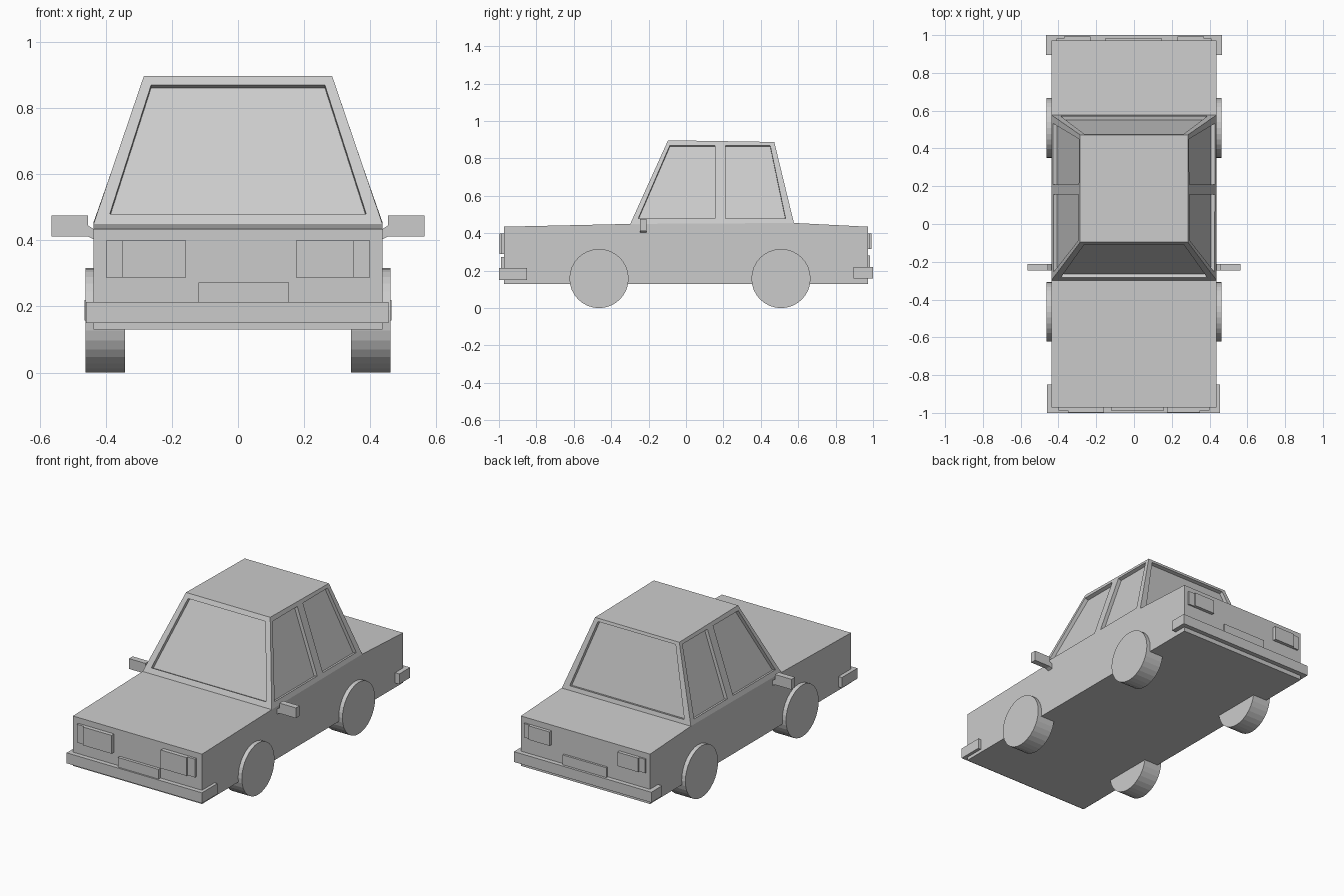
import bpy, bmesh
from math import pi
from mathutils import Vector, Matrix

if "Cube" in bpy.data.objects:
    bpy.data.objects.remove(bpy.data.objects["Cube"])


def finish(bm, name):
    bmesh.ops.recalc_face_normals(bm, faces=bm.faces[:])
    me = bpy.data.meshes.new(name)
    bm.to_mesh(me)
    bm.free()
    ob = bpy.data.objects.new(name, me)
    bpy.context.collection.objects.link(ob)
    return ob


def prism(bm, pts, offset):
    """Closed prism from a polygon and an offset; returns the edge faces."""
    a = [bm.verts.new(p) for p in pts]
    b = [bm.verts.new(Vector(p) + Vector(offset)) for p in pts]
    bm.faces.new(a)
    bm.faces.new(b[::-1])
    n = len(pts)
    return [bm.faces.new((a[i], b[i], b[(i + 1) % n], a[(i + 1) % n])) for i in range(n)]


def box(name, x0, x1, y0, y1, z0, z1):
    bm = bmesh.new()
    prism(bm, [(x0, y0, z0), (x1, y0, z0), (x1, y1, z0), (x0, y1, z0)], (0, 0, z1 - z0))
    return finish(bm, name)


# Body: side profile with the cabin extruded from its middle top face
W, ROOF_W = 0.437, 0.285
profile = [(-0.972, 0.13), (-0.972, 0.435), (-0.298, 0.45),
           (0.577, 0.455), (0.972, 0.435), (0.972, 0.13)]
bm = bmesh.new()
sides = prism(bm, [(-W, y, z) for y, z in profile], (2 * W, 0, 0))
roof = bmesh.ops.extrude_discrete_faces(bm, faces=[sides[2]])["faces"][0]
for v in roof.verts:
    y, z = (-0.096, 0.897) if v.co.y < 0 else (0.472, 0.888)
    v.co = (ROOF_W if v.co.x > 0 else -ROOF_W, y, z)
body = finish(bm, "car_body")


# Window recesses, cut along each sloping cabin wall's normal
def side_x(z):
    return W - (z - 0.453) * (W - ROOF_W) / 0.44


def front_y(z):
    return -0.298 + (z - 0.45) * 0.202 / 0.447


def rear_y(z):
    return 0.577 - (z - 0.455) * 0.105 / 0.433


def window(bm, pts):
    pts = [Vector(p) for p in pts]
    n = (pts[1] - pts[0]).cross(pts[2] - pts[1]).normalized()
    if n.z < 0:
        n = -n
    prism(bm, [p - n * 0.022 for p in pts], n * 0.07)


bm = bmesh.new()
lo, hi = 0.48, 0.87
for fy in (front_y, rear_y):
    window(bm, [(-0.388, fy(lo), lo), (0.388, fy(lo), lo),
                (0.263, fy(hi), hi), (-0.263, fy(hi), hi)])
for s in (-1, 1):
    for y0, y1, y2, y3 in ((-0.255, 0.155, 0.155, -0.086), (0.21, 0.532, 0.45, 0.21)):
        window(bm, [(s * side_x(lo), y0, lo), (s * side_x(lo), y1, lo),
                    (s * side_x(hi), y2, hi), (s * side_x(hi), y3, hi)])
cutter = finish(bm, "window_cutter")
cutter.hide_render = True
mod = body.modifiers.new("windows", "BOOLEAN")
mod.operation, mod.solver, mod.object = "DIFFERENCE", "EXACT", cutter
bpy.context.view_layer.objects.active = body
bpy.ops.object.modifier_apply(modifier=mod.name)
bpy.data.objects.remove(cutter)

# Bumpers and plates
box("front_bumper", -0.46, 0.456, -1.0, -0.85, 0.15, 0.214)
box("rear_bumper", -0.465, 0.465, 0.895, 1.0, 0.157, 0.22)
box("front_plate", -0.12, 0.155, -0.99, -0.96, 0.212, 0.273)
box("rear_plate", -0.15, 0.145, 0.96, 0.985, 0.218, 0.28)

# Lamps with thinner outer indicators
for side, s in (("left", -1), ("right", 1)):
    inner = 0.158 if s < 0 else 0.175
    for name, a, b, y0, y1, z0, z1 in (
            ("headlight", inner, 0.35, -0.997, -0.96, 0.288, 0.4),
            ("front_indicator", 0.35, 0.4, -0.987, -0.96, 0.288, 0.4),
            ("tail_light", 0.23, 0.37, 0.96, 0.992, 0.315, 0.4),
            ("rear_indicator", 0.37, 0.41, 0.96, 0.982, 0.315, 0.4)):
        box(f"{side}_{name}", *sorted((s * a, s * b)), y0, y1, z0, z1)

    # Side mirror with tapered stalk
    bm = bmesh.new()
    outline = [(0.43, 0.4), (0.454, 0.412), (0.565, 0.412), (0.565, 0.475),
               (0.454, 0.475), (0.454, 0.445), (0.43, 0.43)]
    prism(bm, [(s * x, -0.247, z) for x, z in outline], (0, 0.035, 0))
    finish(bm, f"{side}_mirror")

    # Wheels
    for end, y in (("front", -0.465), ("rear", 0.508)):
        bm = bmesh.new()
        bmesh.ops.create_cone(bm, cap_ends=True, segments=32, radius1=0.158,
                              radius2=0.158, depth=0.12,
                              matrix=Matrix.Translation((s * 0.402, y, 0.158))
                              @ Matrix.Rotation(pi / 2, 4, "Y"))
        finish(bm, f"{side}_{end}_wheel")
